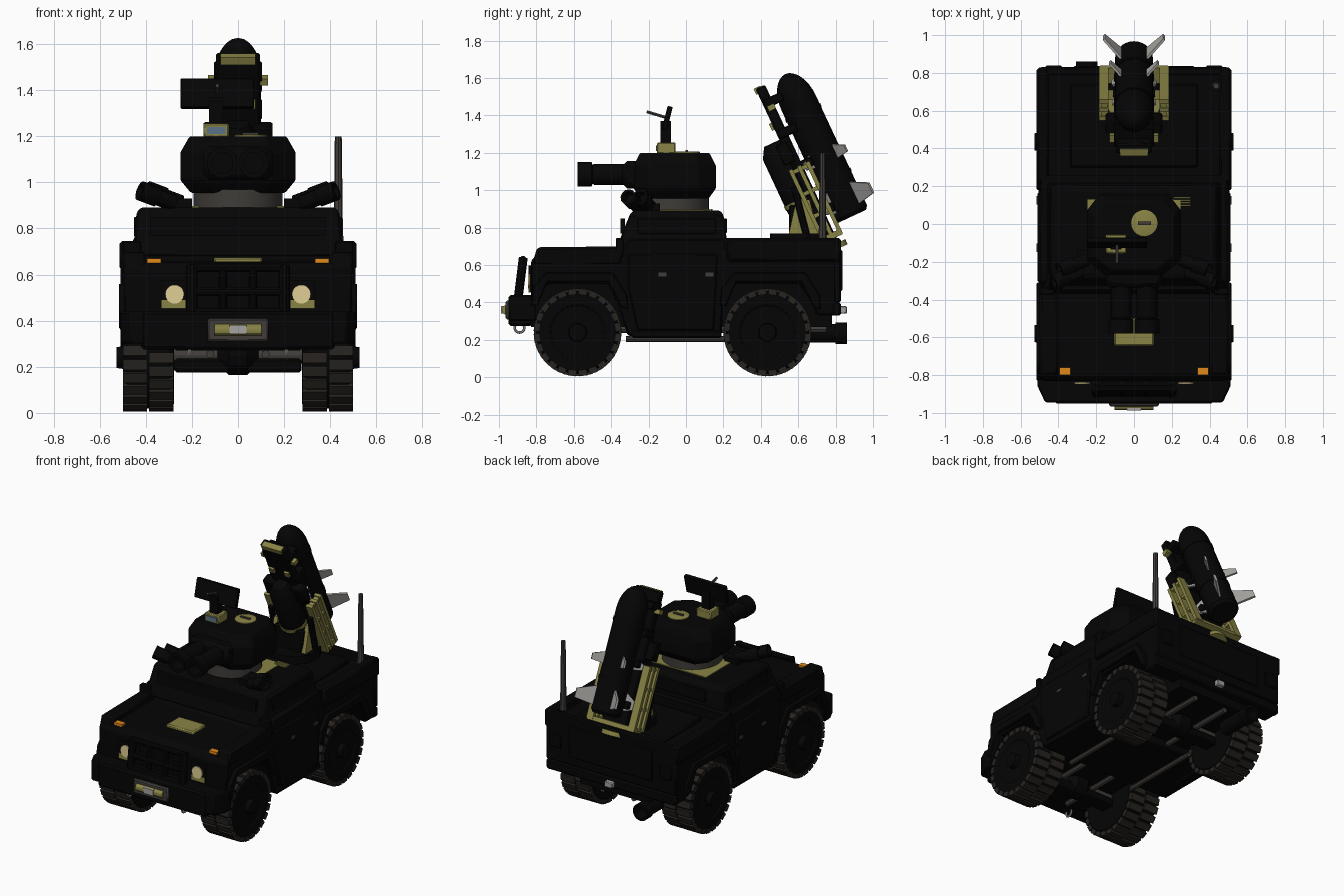
import bpy, bmesh
from math import sin, cos, pi, radians
from mathutils import Vector, Matrix

if "Cube" in bpy.data.objects:
    bpy.data.objects.remove(bpy.data.objects["Cube"])


def material(name, r, g, b):
    m = bpy.data.materials.new(name)
    m.diffuse_color = (r, g, b, 1)
    m.use_nodes = True
    m.node_tree.nodes["Principled BSDF"].inputs["Base Color"].default_value = m.diffuse_color
    return m


BLACK = material("black", .0015, .0015, .0015)
RUBBER = material("rubber", .02, .017, .014)
OLIVE = material("olive", .25, .23, .06)
STEEL = material("steel", .38, .37, .35)
DARK = material("dark_metal", .05, .045, .04)
CREAM = material("lamp", .75, .62, .3)
ORANGE = material("orange", .75, .25, .01)
BLUE = material("glass", .1, .17, .25)
I = Matrix.Identity(4)


def finish(bm, name, mat, M=I, bevel=0):
    bmesh.ops.recalc_face_normals(bm, faces=bm.faces)
    me = bpy.data.meshes.new(name)
    bm.to_mesh(me)
    bm.free()
    o = bpy.data.objects.new(name, me)
    bpy.context.collection.objects.link(o)
    o.matrix_world = M
    me.materials.append(mat)
    if bevel:
        b = o.modifiers.new("bevel", "BEVEL")
        b.width = bevel
        b.segments = 1
    return o


def loft(name, rings, mat, M=I, bevel=0):
    bm = bmesh.new()
    vs = [[bm.verts.new(p) for p in r] for r in rings]
    n = len(vs[0])
    for a, b in zip(vs, vs[1:]):
        for i in range(n):
            bm.faces.new((a[i], a[(i + 1) % n], b[(i + 1) % n], b[i]))
    bm.faces.new(vs[0])
    bm.faces.new(vs[-1])
    return finish(bm, name, mat, M, bevel)


def prism(name, yz, x0, x1, mat=BLACK, M=I, bevel=0):
    return loft(name, [[(x, y, z) for y, z in yz] for x in (x0, x1)], mat, M, bevel)


def box(name, x0, x1, y0, y1, z0, z1, mat=BLACK, M=I, bevel=0):
    return prism(name, [(y0, z0), (y1, z0), (y1, z1), (y0, z1)], x0, x1, mat, M, bevel)


def turned(name, p0, p1, prof, mat=BLACK, n=24, M=I):
    # prof: (distance along the axis, radius)
    p0, p1 = Vector(p0), Vector(p1)
    q = (p1 - p0).to_track_quat('Z', 'Y')
    rings = [[p0 + q @ Vector((r * cos(2 * pi * i / n), r * sin(2 * pi * i / n), d))
              for i in range(n)] for d, r in prof]
    return loft(name, rings, mat, M)


def rod(name, p0, p1, r, mat=BLACK, n=16, M=I):
    return turned(name, p0, p1, [(0, r), ((Vector(p1) - Vector(p0)).length, r)], mat, n, M)


def rect(x, y0, y1, z):
    return [(-x, y0, z), (x, y0, z), (x, y1, z), (-x, y1, z)]


# Hull with wheel arches cut into its profile
prism("hull", [(-.83, .42), (-.83, .62), (-.80, .655), (-.36, .66), (-.30, .74), (.21, .74),
               (.21, .69), (.82, .69), (.82, .33), (.70, .33), (.66, .42), (.60, .5), (.26, .5),
               (.2, .42), (.19, .22), (-.31, .22), (-.37, .40), (-.42, .5), (-.74, .5), (-.80, .42)],
      -.495, .495, bevel=.01)
box("chassis", -.27, .27, -.83, .78, .27, .52)
loft("cab", [rect(.49, -.37, .22, .68), rect(.45, -.345, .215, .76),
             rect(.44, -.30, .20, .87), rect(.42, -.28, .18, .892)], BLACK, bevel=.008)
box("hood_plate", -.105, .105, -.645, -.50, .63, .675, OLIVE, bevel=.008)
box("tailgate", -.50, .50, .79, .828, .40, .74, bevel=.008)
box("bed_front_wall", -.49, .49, .20, .26, .66, .745)
box("bed_deck", -.34, .34, .30, .74, .68, .715, bevel=.01)
box("windshield", -.38, .38, -.35, -.325, .77, .85)
box("rear_window", -.3, .3, .2, .22, .77, .85, bevel=.005)
box("tailgate_panel", -.32, .32, .82, .836, .46, .68, bevel=.006)
box("rear_bumper", -.5, .5, .78, .83, .33, .40, bevel=.01)
box("tow_hitch", -.03, .03, .82, .86, .34, .38, STEEL, bevel=.005)
turned("exhaust", (-.25, .60, .235), (-.25, .86, .235), [(0, .05), (.2, .05), (.2, .058), (.26, .058),
       (.26, .04), (.18, .04)], BLACK)

for s in (-1, 1):
    X = lambda a, b: sorted((s * a, s * b))
    prism("fender_top", [(-.825, .6), (-.795, .695), (-.34, .70), (-.34, .6)], *X(.40, .50), bevel=.012)
    box("bed_side_wall", *X(.45, .515), .22, .828, .62, .745, bevel=.012)
    for y, f, b in ((-.58, -.83, -.31), (.43, .18, .72)):
        prism("fender_flare", [(f, .38), (f + .01, .48), (f + .08, .56), (b - .08, .56), (b - .005, .44),
              (b, .36), (b - .04, .38), (b - .105, .51), (f + .09, .51), (f + .035, .38)],
              *X(.47, .517), bevel=.006)
    prism("door", [(-.26, .25), (.15, .25), (.17, .66), (-.31, .66), (-.31, .48)], *X(.48, .51), bevel=.008)
    box("side_window", *X(.43, .452), -.26, .16, .765, .85, bevel=.004)
    box("sill_step", *X(.42, .505), -.29, .19, .21, .25, bevel=.008)
    rod("chassis_rail", (s * .25, -.32, .205), (s * .25, .24, .205), .016, DARK, 8)
    rod("driveline_rail", (s * .12, -.8, .255), (s * .12, .75, .255), .018, DARK, 8)
    for y in (-.125, .125):
        box("door_handle", *X(.505, .516), y - .022, y + .022, .54, .56, DARK)
    box("mirror", *X(.42, .50), -.375, -.335, .64, .745, bevel=.006)
    box("indicator", *X(.335, .395), -.80, -.76, .645, .669, ORANGE)
    box("headlight_housing", *X(.225, .335), -.838, -.80, .455, .575)
    box("headlight_tray", *X(.228, .332), -.842, -.80, .452, .49, OLIVE)
    rod("headlight", (s * .275, -.846, .515), (s * .275, -.81, .515), .041, CREAM, 20)
    box("tail_lamp", *X(.38, .47), .81, .838, .50, .60, bevel=.006)
    rod("guard_upright", (s * .2, -.90, .40), (s * .2, -.87, .64), .025, BLACK, 10)
    # bumper end, chamfered in plan
    loft("bumper_end", [[(s * .36, -.945, z), (s * .47, -.945, z), (s * .51, -.86, z), (s * .51, -.80, z),
                         (s * .36, -.80, z)] for z in (.30, .44)], BLACK, bevel=.008)
    bpy.ops.mesh.primitive_torus_add(location=(s * .21, -.89, .265), rotation=(0, pi / 2, 0), major_radius=.026,
                                     minor_radius=.007, major_segments=14, minor_segments=6)
    bpy.context.object.name = "tow_ring"
    bpy.context.object.data.materials.append(STEEL)

# Front bumper, brush guard, grille and winch
box("front_bumper", -.42, .42, -.95, -.82, .275, .44, bevel=.012)
for z, y in ((.44, -.895), (.525, -.885), (.63, -.872)):
    rod("guard_bar", (-.21, y, z), (.21, y, z), .019, BLACK, 10)
for x in (-.065, .065):
    rod("guard_post", (x, -.895, .42), (x, -.872, .63), .017, BLACK, 10)
for x in (-.13, 0, .13):
    for z in (.485, .57):
        box("grille_slot", x - .045, x + .045, -.842, -.82, z - .028, z + .028)
box("winch_frame", -.133, .133, -.965, -.93, .31, .41, DARK, bevel=.008)
rod("winch_drum", (-.103, -.96, .36), (.103, -.96, .36), .026, OLIVE, 12)
box("winch_hook", -.037, .037, -.988, -.95, .342, .382, STEEL)

# Wheels with two staggered rows of tread blocks
for y in (-.58, .435):
    box("axle_beam", -.275, .275, y - .05, y + .05, .175, .235, bevel=.01)
    rod("axle", (-.3, y, .25), (.3, y, .25), .035, DARK, 12)
    turned("differential", (-.09, y, .25), (.09, y, .25), [(0, .04), (.05, .085), (.13, .085), (.18, .04)], BLACK, 12)
    for s in (-1, 1):
        turned("tire", (s * .278, y, .24), (s * .6, y, .24), [(0, .14), (0, .20), (.02, .222), (.20, .222),
               (.222, .205), (.222, .15), (.215, .14), (.215, .05), (.25, .045), (.25, .02)], BLACK, 32)
        bm = bmesh.new()
        for row in (0, 1):
            for i in range(24):
                T = (Matrix.Translation((s * (.333 + row * .114), y, .24))
                     @ Matrix.Rotation(2 * pi * (i + row * .5) / 24, 4, 'X')
                     @ Matrix.Translation((0, 0, .219)) @ Matrix.Diagonal((.106, .045, .03, 1)))
                bmesh.ops.create_cube(bm, size=1, matrix=T)
        finish(bm, "tread_blocks", RUBBER)

# Turret
box("roof_plate", -.245, .245, -.16, .13, .885, .898, OLIVE)
for i in range(4):
    box("roof_vent", .21, .30, .095 + .013 * i, .104 + .013 * i, .885, .901, OLIVE)
rod("turret_ring", (0, -.07, .89), (0, -.07, .97), .193, DARK, 32)


def octagon(k, z):
    pts = [(.25, -.13), (.25, .13), (.18, .22), (-.18, .22), (-.25, .13), (-.25, -.13), (-.14, -.22), (.14, -.22)]
    return [(x * k, y * k - .06, z) for x, y in pts]


loft("turret", [octagon(.82, .955), octagon(1, 1.01), octagon(1, 1.13), octagon(.84, 1.2)], BLACK, bevel=.006)
box("gun_mantlet", -.15, .15, -.34, -.2, 1.01, 1.155, bevel=.025)
for x in (-.068, .068):
    turned("gun_barrel", (x, -.3, 1.085), (x, -.6, 1.085), [(0, .056), (.19, .056), (.2, .05), (.205, .066),
           (.28, .066), (.28, .045), (.2, .045)], BLACK, 20)
turned("turret_hatch", (.055, .005, 1.19), (.055, .005, 1.3), [(0, .07), (.015, .07), (.018, .06)], OLIVE, 20)
box("hatch_handle", .02, .09, -.004, .012, 1.19, 1.216, DARK)
for s in (-1, 1):
    for k in (0, 1):
        a = Vector((s * (.25 + .03 * k), -.19 - .065 * k, .91))
        d = Vector((s * .88, -.33, .33)).normalized()
        turned("smoke_launcher", a, a + d, [(0, .036), (.08, .036), (.08, .043), (.165, .043), (.165, .03), (.11, .03)],
               BLACK, 12)
    box("launcher_bracket", *sorted((s * .2, s * .3)), -.27, -.14, .88, .93)

# Sensor panel on the turret
box("sensor_base", -.15, -.04, -.155, -.055, 1.195, 1.255, OLIVE, bevel=.006)
box("sensor_window", -.135, -.055, -.16, -.15, 1.21, 1.24, BLUE)
box("sensor_post", -.125, -.065, -.135, -.08, 1.25, 1.37)
P = Matrix.Translation((-.09, -.10, 1.385)) @ Matrix.Rotation(radians(-14), 4, 'X')
box("sensor_panel", -.16, .16, -.014, .014, -.065, .065, BLACK, P, .004)
rod("sensor_arm", (-.09, -.11, 1.39), (-.09, -.21, 1.42), .009, DARK, 6)

# Whip antenna
turned("antenna", (.435, .73, .72), (.435, .73, 1.2), [(0, .024), (.08, .02), (.48, .015)], DARK, 8)

# Launcher base on the bed
rod("turntable", (0, .62, .68), (0, .62, .77), .17, BLACK, 24)
box("launcher_pedestal", -.11, .11, .55, .72, .76, .92, BLACK, bevel=.01)
for s in (-1, 1):
    prism("launcher_yoke", [(.55, .77), (.71, .77), (.66, .95), (.59, .95)],
          *sorted((s * .105, s * .135)), OLIVE)

# Tilted rail assembly: local z runs up the rail, local y points to the missile
L = Matrix.Translation((0, .82, .735)) @ Matrix.Rotation(radians(25), 4, 'X')
box("rail", -.095, .095, -.065, -.01, .0, .92, BLACK, L, .008)
box("rail_cap", -.075, .075, -.075, -.035, .89, .925, OLIVE, L)
for z in (.15, .42, .62, .8):
    box("rail_clamp", -.105, .105, -.06, .05, z, z + .05, BLACK, L, .006)
turned("rail_canister", (0, -.105, .2), (0, -.105, 1), [(0, .05), (.04, .085), (.36, .085), (.42, .05)], BLACK, 20, L)
rod("canister_band", (0, -.105, .26), (0, -.105, .285), .089, OLIVE, 20, L)
turned("blast_deflector", (0, -.06, -.04), (0, -.06, 1), [(0, .09), (.03, .09), (.03, .055), (.0, .055)], OLIVE, 24, L)
box("launch_shelf", -.18, .18, -.06, .03, .02, .05, OLIVE, L)
for s in (-1, 1):
    X = lambda a, b: sorted((s * a, s * b))
    for y in (-.09, -.04, .01):
        box("frame_rail", *X(.135, .185), y, y + .022, .03, .45, OLIVE, L)
    for z in (.03, .16, .29, .42):
        box("frame_rung", *X(.14, .175), -.085, .03, z, z + .022, OLIVE, L)
    rod("lift_strut", (s * .15, -.10, .36), (s * .15, -.17, -.02), .02, BLACK, 10, L)
    box("rail_side_block", *X(.06, .15), -.10, -.03, .48, .6, BLACK, L, .008)
    box("rail_bracket", *X(.09, .13), -.05, -.01, .78, .81, OLIVE, L)
    box("rail_knob", *X(.04, .075), -.08, -.06, .68, .72, OLIVE, L)

# Missile with ogive nose and four diagonal fins, shorter on the rail side
nose = [(.65 + .17 * sin(a), .1 * cos(a)) for a in [i * pi / 2 / 8 for i in range(8)]] + [(.82, .004)]
turned("missile", (0, .112, .105), (0, .112, 1), [(-.02, .06), (-.02, .085), (0, .1), (.2, .1), (.2, .104),
       (.22, .104), (.22, .1), (.58, .1), (.58, .104), (.6, .104), (.6, .1)] + nose, BLACK, 28, L)
for i in range(4):
    F = L @ Matrix.Translation((0, .112, 0)) @ Matrix.Rotation(radians(45 + 90 * i), 4, 'Z')
    k = .225 if F.col[1].y > 0 else .16
    prism("tail_fin", [(.09, .13), (k, .15), (k, .21), (.09, .26)], -.007, .007, STEEL, F)
    prism("mid_fin", [(.09, .40), (min(k, .18), .41), (min(k, .18), .45), (.09, .48)], -.006, .006, STEEL, F)

# Keep hard edges, smooth the round parts
bpy.ops.object.select_all(action='SELECT')
bpy.context.view_layer.objects.active = bpy.context.selected_objects[0]
bpy.ops.object.shade_smooth_by_angle(angle=radians(30))
